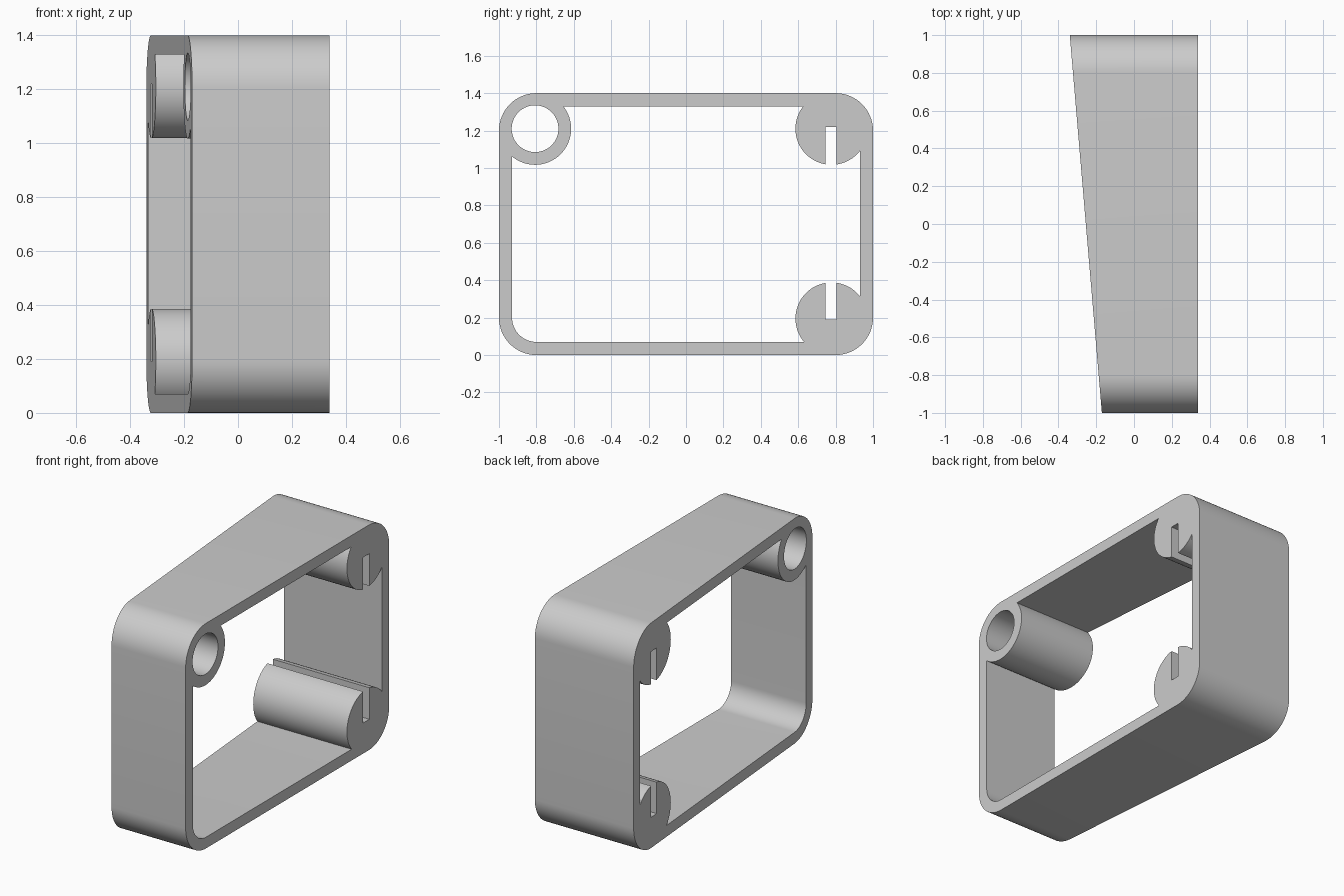
import bpy, bmesh
from math import cos, sin, pi, radians

cube = bpy.data.objects.get("Cube")
if cube:
    bpy.data.objects.remove(cube, do_unlink=True)

HALF_X, HEIGHT, WALL, CORNER = 0.34, 1.4, 0.07, 0.2
BOSS_R, HOLE_R, SLOT_W = 0.193, 0.125, 0.06
HOLE_BOSS = (-0.807, 1.21)
SLOT_BOSSES = {"upper": (0.778, 1.21), "lower": (0.778, 0.195)}

grey = bpy.data.materials.new("plain grey")
grey.use_nodes = True
grey.diffuse_color = (0.6, 0.6, 0.6, 1)
grey.node_tree.nodes["Principled BSDF"].inputs["Base Color"].default_value = (0.6, 0.6, 0.6, 1)


def rounded_rect(y0, y1, z0, z1, r, steps=16):
    corners = [(y1 - r, z1 - r), (y0 + r, z1 - r), (y0 + r, z0 + r), (y1 - r, z0 + r)]
    return [(cy + r * cos((q + i / steps) * pi / 2), cz + r * sin((q + i / steps) * pi / 2))
            for q, (cy, cz) in enumerate(corners) for i in range(steps + 1)]


def circle(centre, r, n=72):
    return [(centre[0] + r * cos(2 * pi * i / n), centre[1] + r * sin(2 * pi * i / n))
            for i in range(n)]


def prism(name, outline, x0, x1):
    """Extrude a (y, z) outline along x."""
    bm = bmesh.new()
    face = bm.faces.new([bm.verts.new((x0, y, z)) for y, z in outline])
    out = bmesh.ops.extrude_face_region(bm, geom=[face])
    for v in out["geom"]:
        if isinstance(v, bmesh.types.BMVert):
            v.co.x = x1
    bmesh.ops.recalc_face_normals(bm, faces=bm.faces)
    mesh = bpy.data.meshes.new(name)
    bm.to_mesh(mesh)
    bm.free()
    mesh.materials.append(grey)
    obj = bpy.data.objects.new(name, mesh)
    bpy.context.collection.objects.link(obj)
    return obj


def cut(target, cutter):
    mod = target.modifiers.new("cut", "BOOLEAN")
    mod.operation, mod.solver, mod.object = "DIFFERENCE", "EXACT", cutter
    bpy.context.view_layer.objects.active = target
    bpy.ops.object.modifier_apply(modifier=mod.name)
    bpy.data.objects.remove(cutter, do_unlink=True)


# Outer block with one slanted open side
frame = prism("frame", rounded_rect(-1, 1, 0, HEIGHT, CORNER), -HALF_X, HALF_X)
for v in frame.data.vertices:
    if v.co.x < 0:
        v.co.x = -0.17 - 0.085 * (v.co.y + 1)

# Opening, leaving the three corner bosses standing
opening = prism("opening", rounded_rect(-1 + WALL, 1 - WALL, WALL, HEIGHT - WALL, CORNER - WALL), -0.6, 0.6)
for centre in [HOLE_BOSS, *SLOT_BOSSES.values()]:
    cut(opening, prism("boss", circle(centre, BOSS_R), -0.8, 0.8))
cut(frame, opening)

# Round hole and the two slots
cut(frame, prism("hole", circle(HOLE_BOSS, HOLE_R), -0.7, 0.7))
for name, (z0, z1) in {"upper": (0.98, 1.22), "lower": (0.19, 0.42)}.items():
    y0, y1 = 0.775 - SLOT_W / 2, 0.775 + SLOT_W / 2
    cut(frame, prism(name + "_slot", [(y0, z0), (y1, z0), (y1, z1), (y0, z1)], -0.7, 0.7))

bpy.ops.object.select_all(action="DESELECT")
frame.select_set(True)
bpy.context.view_layer.objects.active = frame
bpy.ops.object.shade_smooth_by_angle(angle=radians(30))
